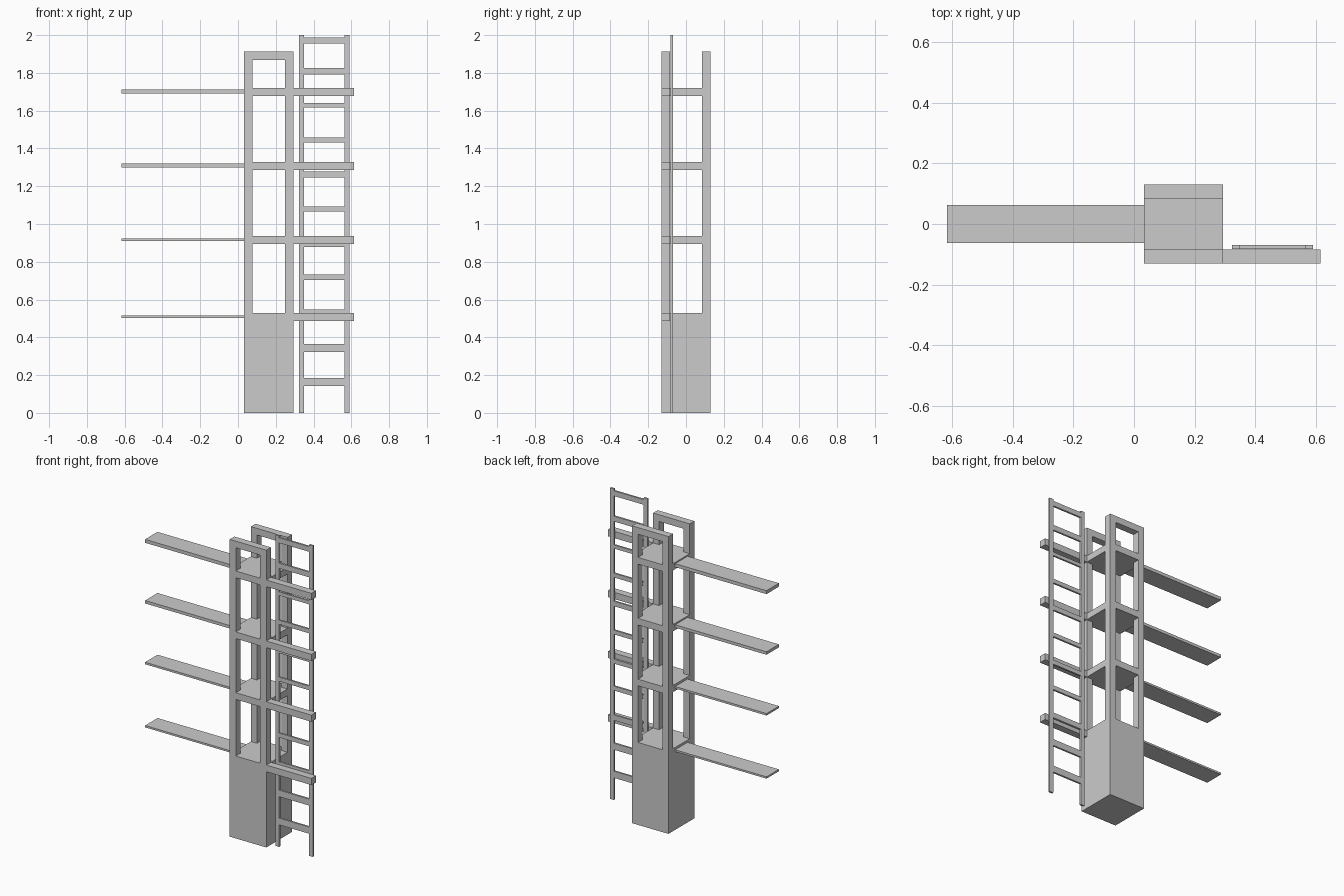
import bpy
import bmesh

if "Cube" in bpy.data.objects:
    bpy.data.objects.remove(bpy.data.objects["Cube"])


def boxes(name, *extents):
    """One object made of boxes given as (x0, x1, y0, y1, z0, z1)."""
    bm = bmesh.new()
    for x0, x1, y0, y1, z0, z1 in extents:
        for v in bmesh.ops.create_cube(bm, size=1)["verts"]:
            v.co.x = x1 if v.co.x > 0 else x0
            v.co.y = y1 if v.co.y > 0 else y0
            v.co.z = z1 if v.co.z > 0 else z0
    mesh = bpy.data.meshes.new(name)
    bm.to_mesh(mesh)
    bm.free()
    obj = bpy.data.objects.new(name, mesh)
    bpy.context.collection.objects.link(obj)
    return obj


# Main dimensions
X0, X1, Y = 0.033, 0.293, 0.131      # tower footprint
W = 0.043                            # frame bar width
YI = 0.084                           # inner face of the frames
TOP, BASE = 1.912, 0.53
levels = [1.72, 1.328, 0.937]        # shelf top heights

# Solid tower base
boxes("tower_base", (X0, X1, -Y, Y, 0, BASE))

# Front and back frames with cross rails
for name, y0, y1 in (("front_frame", -Y, -YI), ("back_frame", YI, Y)):
    posts = [(X0, X0 + W, y0, y1, BASE, TOP), (X1 - W, X1, y0, y1, BASE, TOP)]
    rails = [(X0 + W, X1 - W, y0, y1, z - W, z) for z in levels + [TOP]]
    boxes(name, *posts, *rails)

# Shelves between the frames, and side arms in front of the ladder
for i, z in enumerate(levels + [BASE]):
    if z != BASE:
        boxes(f"shelf_{i}", (X0, X1, -YI, YI, z - W, z))
    boxes(f"ladder_arm_{i}", (X1, 0.614, -Y, -YI, z - W, z))

# Long planks reaching out to the left
planks = [(1.690, 1.712), (1.300, 1.319), (0.909, 0.922), (0.503, 0.515)]
for i, (z0, z1) in enumerate(planks):
    boxes(f"plank_{i}", (-0.617, X0, -0.063, 0.063, z0, z1))

# Ladder
LY = (-0.082, -0.070)
rungs = [(0.142, 0.185), (0.323, 0.365), (0.512, 0.547), (0.704, 0.732),
         (0.877, 0.905), (1.065, 1.092), (1.246, 1.278), (1.431, 1.458),
         (1.617, 1.640), (1.791, 1.825), (1.955, 1.988)]
boxes("ladder",
      (0.323, 0.350, *LY, 0, 2), (0.563, 0.590, *LY, 0, 2),
      *[(0.350, 0.563, *LY, z0, z1) for z0, z1 in rungs])
